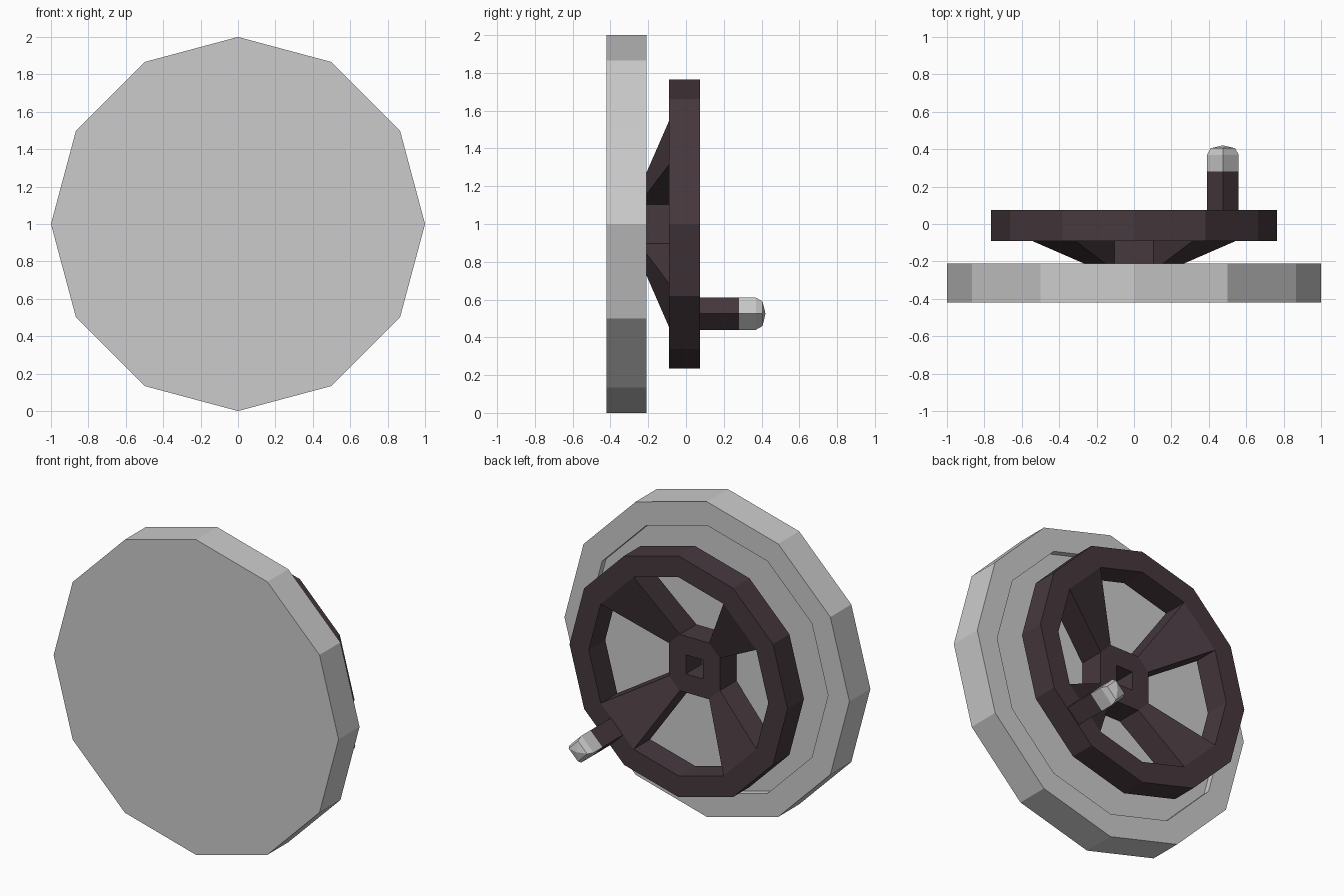
import bpy, bmesh
from math import radians, cos, sin, sqrt

cube = bpy.data.objects.get("Cube")
if cube:
    bpy.data.objects.remove(cube, do_unlink=True)


def material(name, rgb):
    mat = bpy.data.materials.new(name)
    mat.use_nodes = True
    mat.diffuse_color = (*rgb, 1)
    mat.node_tree.nodes["Principled BSDF"].inputs["Base Color"].default_value = (*rgb, 1)
    return mat


GREY = material("light grey", (0.60, 0.60, 0.60))
DARK = material("dark plum", (0.062, 0.040, 0.048))


def ring(radius, y, angles, cx=0, cz=1):
    """Loop of points around the y axis."""
    return [(cx + radius * cos(radians(a)), y, cz + radius * sin(radians(a))) for a in angles]


def skin(name, loops, mat, wrap=False):
    """Join loops of equal length; wrap back to the first loop or cap both ends."""
    bm = bmesh.new()
    rows = [[bm.verts.new(p) for p in loop] for loop in loops]
    pairs = list(zip(rows, rows[1:]))
    if wrap:
        pairs.append((rows[-1], rows[0]))
    else:
        bm.faces.new(rows[0])
        bm.faces.new(rows[-1])
    n = len(rows[0])
    for a, b in pairs:
        for i in range(n):
            j = (i + 1) % n
            bm.faces.new((a[i], a[j], b[j], b[i]))
    bmesh.ops.remove_doubles(bm, verts=bm.verts, dist=0.0005)
    bmesh.ops.recalc_face_normals(bm, faces=bm.faces)
    mesh = bpy.data.meshes.new(name)
    bm.to_mesh(mesh)
    bm.free()
    mesh.materials.append(mat)
    obj = bpy.data.objects.new(name, mesh)
    bpy.context.collection.objects.link(obj)
    return obj


TWELVE = range(0, 360, 30)
EIGHT = [q + a for q in range(0, 360, 90) for a in (30, 60)]
SQUARE = [q + 45 for q in range(0, 360, 90) for _ in range(2)]
FLOOR = -0.25
RIM_FRONT, RIM_BACK = -0.09, 0.075
HUB_BACK = -0.085
RIM_IN, HUB_R, HOLE_R = 0.63, 0.206, 0.085

# Round plate with a shallow recess in its back
skin("plate", [ring(1, -0.42, TWELVE), ring(1, -0.21, TWELVE),
               ring(0.85, -0.21, TWELVE), ring(0.85, FLOOR, TWELVE)], GREY)

# Wheel rim
skin("wheel_rim", [ring(0.765, RIM_FRONT, TWELVE), ring(0.765, RIM_BACK, TWELVE),
                   ring(RIM_IN, RIM_BACK, TWELVE), ring(RIM_IN, RIM_FRONT, TWELVE)], DARK, wrap=True)

# Hub with a square hole through it
skin("hub", [ring(HUB_R, FLOOR, EIGHT), ring(HUB_R, HUB_BACK, EIGHT),
             ring(HOLE_R, HUB_BACK, SQUARE), ring(HOLE_R, FLOOR, SQUARE)], DARK, wrap=True)

# Four dished spokes that widen from the hub to the rim
for k, label in enumerate(("upper_left", "upper_right", "lower_right", "lower_left")):
    span = (90 * k + 30, 90 * k + 60)
    inner = ring(HUB_R, FLOOR, span) + ring(HUB_R, HUB_BACK, span[::-1])
    outer = ring(RIM_IN, RIM_FRONT, span) + ring(RIM_IN, RIM_BACK, span[::-1])
    skin("spoke_" + label, [inner, outer], DARK)

# Crank handle with a rounded grip end
FOUR = range(0, 360, 90)
spot = dict(cx=0.475, cz=0.525)
skin("handle_shaft", [ring(0.085, y, FOUR, **spot) for y in (0.07, 0.28)], DARK)
skin("handle_tip", [ring(r, y, FOUR, **spot) for r, y in
                    ((0.085, 0.28), (0.085, 0.37), (0.065, 0.405), (0.003, 0.42))], GREY)
